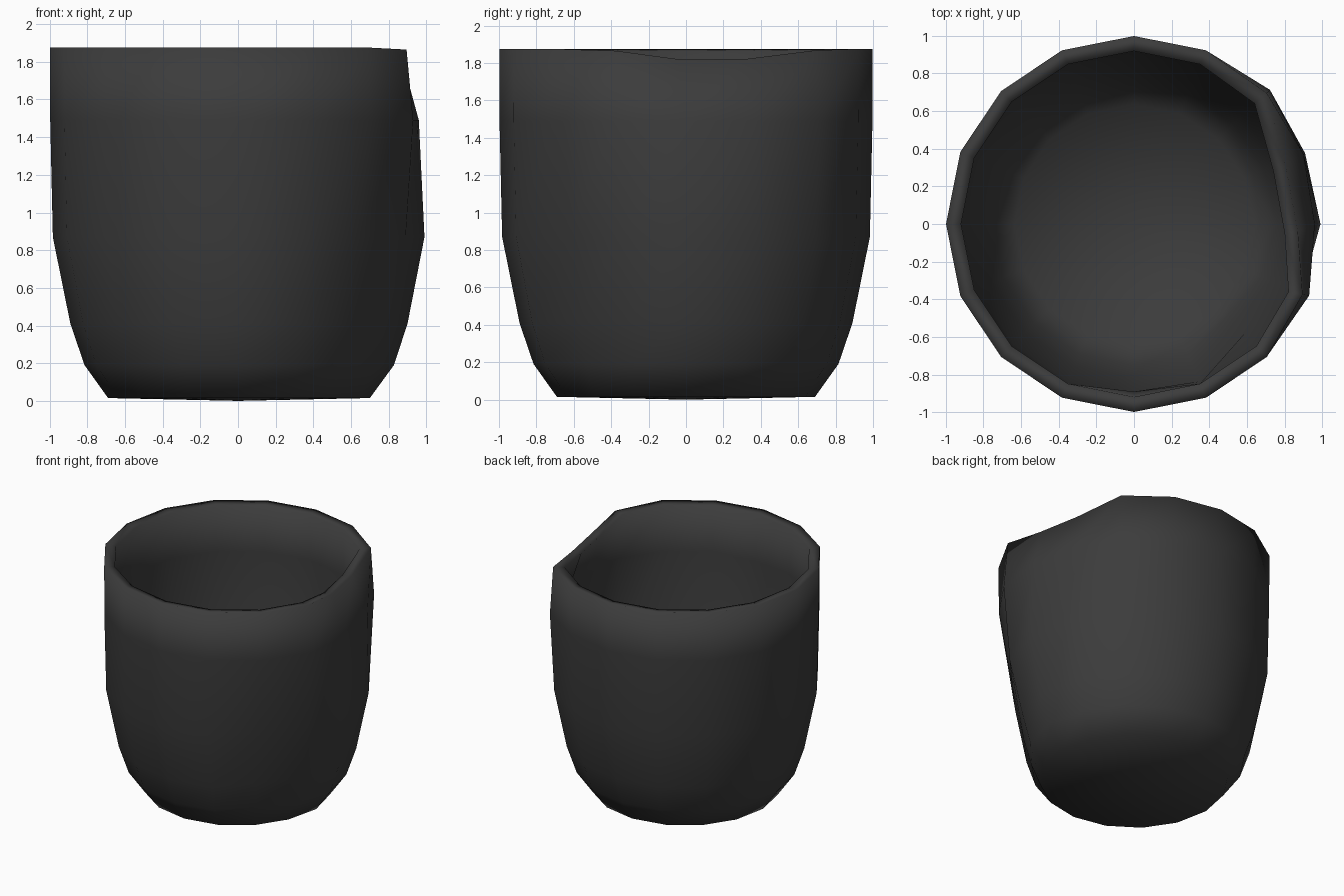
import bpy
import bmesh
from math import cos, sin, tau

cube = bpy.data.objects.get("Cube")
if cube:
    bpy.data.objects.remove(cube, do_unlink=True)

# One charcoal glaze for the whole cup
mat = bpy.data.materials.new("charcoal")
mat.use_nodes = True
colour = (0.045, 0.045, 0.045, 1)
mat.diffuse_color = colour
bsdf = next(n for n in mat.node_tree.nodes if n.type == "BSDF_PRINCIPLED")
bsdf.inputs["Base Color"].default_value = colour

SIDES = 16
FOOT, CURVE, BELLY, WAIST, UPPER, LIP = range(6)
# Radius and height of the outer wall rings, from foot to lip
outer = [(0.69, 0.015), (0.815, 0.19), (0.89, 0.41), (0.983, 0.87), (0.997, 1.49), (0.998, 1.875)]

# Dented side of the wall: (ring, column) -> position
wall_dents = {
    (LIP, 0): (0.87, -0.04, 1.82), (LIP, 1): (0.805, 0.31, 1.82),
    (LIP, 2): (0.705, 0.695, 1.868), (LIP, -1): (0.895, -0.375, 1.865),
    (UPPER, 0): (0.96, 0, 1.49), (UPPER, 1): (0.90, 0.37, 1.49),
    (UPPER, 2): (0.722, 0.712, 1.49), (UPPER, -1): (0.93, -0.38, 1.49),
    (WAIST, 0): (0.99, 0, 0.87), (WAIST, -1): (0.89, -0.36, 0.87),
    (WAIST, -2): (0.635, -0.635, 0.87),
    (BELLY, 0): (0.90, 0, 0.41), (BELLY, -1): (0.79, -0.325, 0.41),
    (BELLY, -2): (0.575, -0.575, 0.41),
    (CURVE, 0): (0.828, 0, 0.19), (CURVE, -1): (0.735, -0.305, 0.19),
    (CURVE, -2): (0.535, -0.535, 0.19),
    (FOOT, 0): (0.70, 0, 0.015),
}
lip_dents = {
    0: (0.80, -0.05, 1.815), 1: (0.74, 0.28, 1.815),
    2: (0.64, 0.64, 1.86), -1: (0.82, -0.36, 1.86),
}

bm = bmesh.new()


def add_ring(radius, z):
    return [bm.verts.new((radius * cos(tau * i / SIDES), radius * sin(tau * i / SIDES), z))
            for i in range(SIDES)]


# Outer wall
rings = [add_ring(r, z) for r, z in outer]
for (ring, column), position in wall_dents.items():
    rings[ring][column].co = position

# Inner edge of the lip
inner_lip = add_ring(0.918, 1.865)
for column, position in lip_dents.items():
    inner_lip[column].co = position

# Inner wall follows the outer wall at an even thickness
SHRINK = 0.92
inner_rings = [[bm.verts.new((v.co.x * SHRINK, v.co.y * SHRINK, v.co.z + 0.006))
                for v in rings[ring]]
               for ring in (UPPER, WAIST, BELLY, CURVE, FOOT)]
inner_rings[0][-4].co.y = -0.89
rings += [inner_lip] + inner_rings

# Walls and lip
for low, high in zip(rings, rings[1:]):
    for i in range(SIDES):
        j = (i + 1) % SIDES
        bm.faces.new((low[i], low[j], high[j], high[i]))

# Base and floor fans
base = bm.verts.new((0, 0, 0))
floor = bm.verts.new((0, 0, 0.012))
for i in range(SIDES):
    j = (i + 1) % SIDES
    bm.faces.new((base, rings[0][j], rings[0][i]))
    bm.faces.new((floor, rings[-1][i], rings[-1][j]))

for face in bm.faces:
    face.smooth = True
mesh = bpy.data.meshes.new("cup")
bm.to_mesh(mesh)
bm.free()
mesh.materials.append(mat)
cup = bpy.data.objects.new("cup", mesh)
bpy.context.collection.objects.link(cup)
